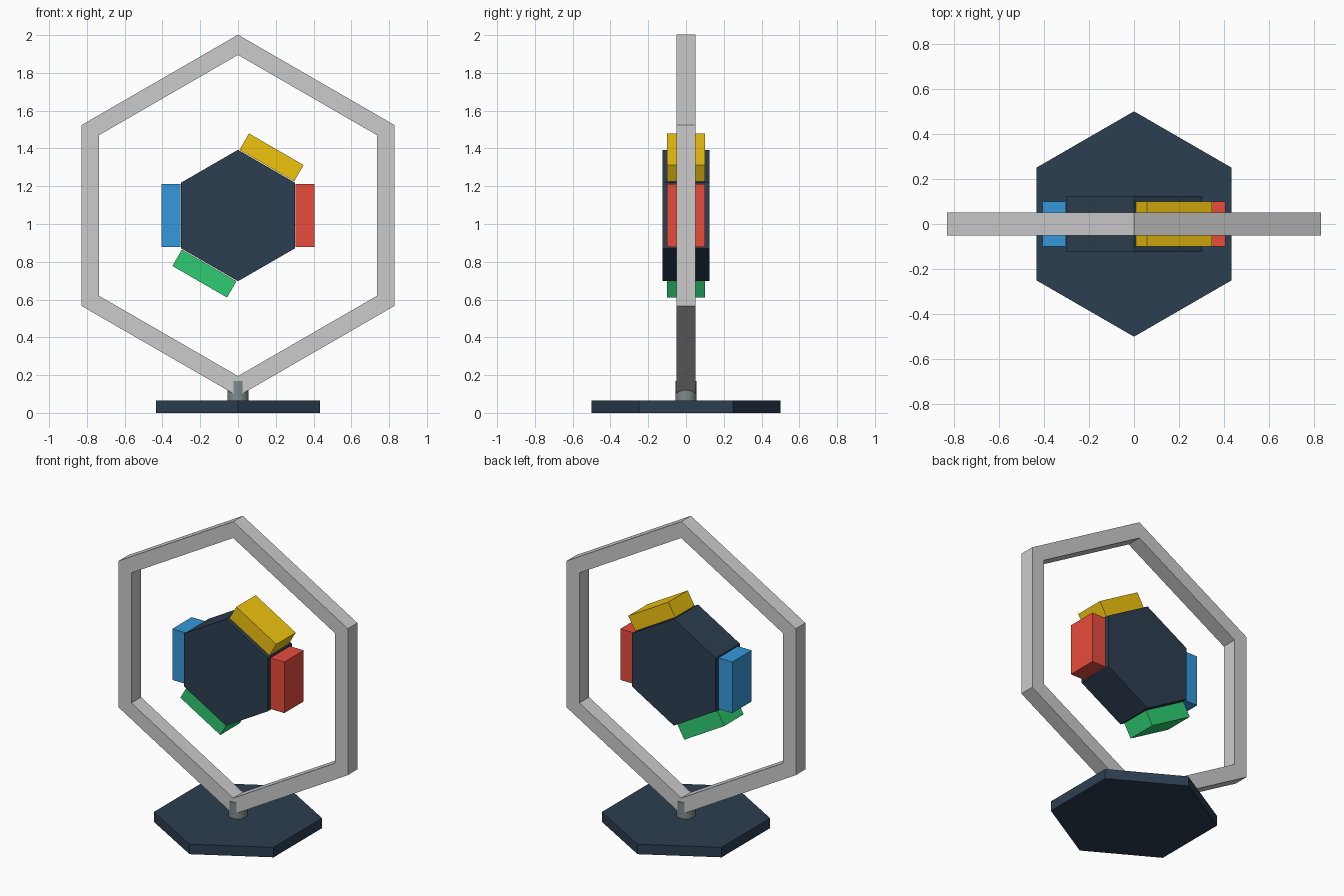
import bpy, bmesh
from math import radians, cos, sin, pi
from mathutils import Vector

if "Cube" in bpy.data.objects:
    bpy.data.objects.remove(bpy.data.objects["Cube"])

CZ = 1.045  # height of the ring and core centre


def paint(ob, hex_code):
    srgb = [int(hex_code[i:i + 2], 16) / 255 for i in (0, 2, 4)]
    rgb = [((c + 0.055) / 1.055) ** 2.4 for c in srgb]
    mat = bpy.data.materials.new(ob.name + "_colour")
    mat.diffuse_color = (*rgb, 1)
    mat.use_nodes = True
    mat.node_tree.nodes["Principled BSDF"].inputs["Base Color"].default_value = mat.diffuse_color
    ob.data.materials.append(mat)


def finish(name, bm, colour=None):
    bmesh.ops.recalc_face_normals(bm, faces=bm.faces)
    mesh = bpy.data.meshes.new(name)
    bm.to_mesh(mesh)
    bm.free()
    ob = bpy.data.objects.new(name, mesh)
    bpy.context.collection.objects.link(ob)
    if colour:
        paint(ob, colour)
    return ob


def hexagon(bm, r, y):
    # upright hexagon outline with a point at the top
    return [bm.verts.new((r * sin(i * pi / 3), y, CZ + r * cos(i * pi / 3)))
            for i in range(6)]


def prism(name, sides, r, z0, z1, colour, turn=0):
    bm = bmesh.new()
    base = [bm.verts.new((r * cos(turn + 2 * pi * i / sides),
                          r * sin(turn + 2 * pi * i / sides), z0)) for i in range(sides)]
    ext = bmesh.ops.extrude_face_region(bm, geom=[bm.faces.new(base)], use_keep_orig=True)
    top = [v for v in ext["geom"] if isinstance(v, bmesh.types.BMVert)]
    bmesh.ops.translate(bm, verts=top, vec=(0, 0, z1 - z0))
    return finish(name, bm, colour)


# Foot and stem
prism("base_plate", 6, 0.5, 0, 0.065, "2c3e50", pi / 2)
stem = prism("stem", 32, 0.056, 0.001, 0.17, "7f8c8d")
for p in stem.data.polygons:
    p.use_smooth = len(p.vertices) == 4
for e in stem.data.edges:
    a, b = (stem.data.vertices[i].co.z for i in e.vertices)
    e.use_edge_sharp = abs(a - b) < 1e-5

# Outer hexagonal ring
bm = bmesh.new()
loops = [hexagon(bm, r, y) for r, y in ((0.957, -0.05), (0.957, 0.05), (0.85, 0.05), (0.85, -0.05))]
for k in range(4):
    a, b = loops[k], loops[(k + 1) % 4]
    for i in range(6):
        j = (i + 1) % 6
        bm.faces.new((a[i], a[j], b[j], b[i]))
finish("outer_ring", bm)

# Central hexagonal core
bm = bmesh.new()
front, back = hexagon(bm, 0.348, -0.125), hexagon(bm, 0.348, 0.125)
bm.faces.new(front)
bm.faces.new(back)
for i in range(6):
    j = (i + 1) % 6
    bm.faces.new((front[i], front[j], back[j], back[i]))
finish("core", bm, "2c3e50")

# Coloured blocks set against four of the core's sides
for name, angle, colour in (("red_block", 0, "e74c3c"), ("yellow_block", 60, "f1c40f"),
                            ("blue_block", 180, "3498db"), ("green_block", 240, "2ecc71")):
    bm = bmesh.new()
    bmesh.ops.create_cube(bm, size=1)
    bmesh.ops.scale(bm, verts=bm.verts, vec=Vector((0.1, 0.2, 0.334)))
    ob = finish(name, bm, colour)
    t = radians(angle)
    ob.location = (0.355 * cos(t), 0, CZ + 0.355 * sin(t))
    ob.rotation_euler = (0, -t, 0)
